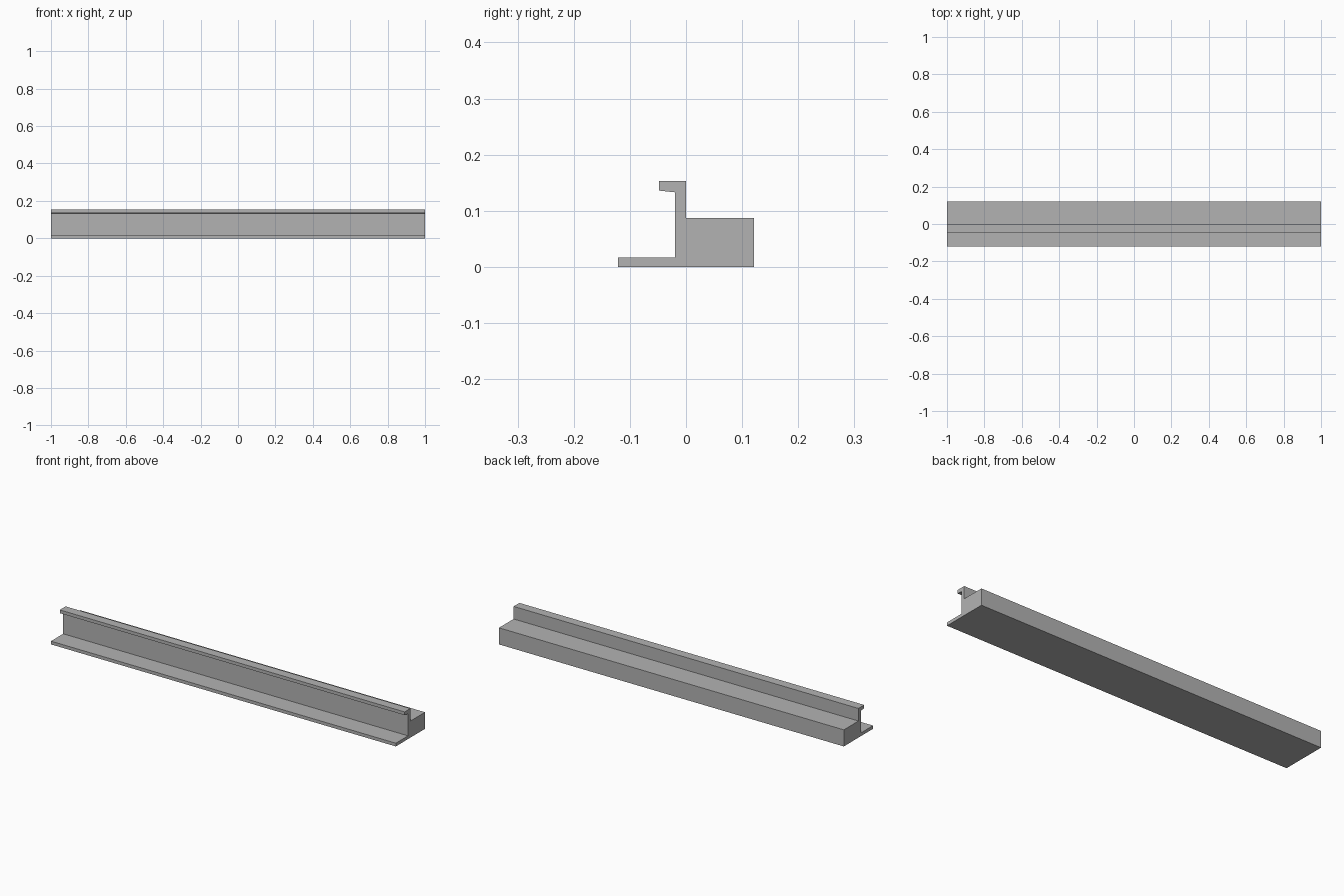
import bpy
import bmesh

cube = bpy.data.objects.get("Cube")
if cube:
    bpy.data.objects.remove(cube, do_unlink=True)

LENGTH = 2.0

grey = bpy.data.materials.new("plain_grey")
grey.use_nodes = True
colour = (0.45, 0.45, 0.45, 1.0)
grey.diffuse_color = colour
grey.node_tree.nodes["Principled BSDF"].inputs["Base Color"].default_value = colour


def extrude_profile(name, profile):
    """Sweep a closed (y, z) outline along the full length in x."""
    bm = bmesh.new()
    end = bm.faces.new([bm.verts.new((-LENGTH / 2, y, z)) for y, z in profile])
    swept = bmesh.ops.extrude_face_region(bm, geom=[end])
    verts = [v for v in swept["geom"] if isinstance(v, bmesh.types.BMVert)]
    bmesh.ops.translate(bm, verts=verts, vec=(LENGTH, 0, 0))
    bmesh.ops.recalc_face_normals(bm, faces=bm.faces)
    mesh = bpy.data.meshes.new(name)
    bm.to_mesh(mesh)
    bm.free()
    mesh.materials.append(grey)
    obj = bpy.data.objects.new(name, mesh)
    bpy.context.collection.objects.link(obj)
    return obj


# Front rail: bottom flange, upright web and forward lip with a sloped underside
extrude_profile("flanged_rail", [
    (-0.121, 0), (0, 0), (0, 0.153), (-0.048, 0.153),
    (-0.048, 0.136), (-0.02, 0.133), (-0.02, 0.017), (-0.121, 0.017),
])

# Solid backing bar behind the web
extrude_profile("backing_bar", [(0, 0), (0.121, 0), (0.121, 0.087), (0, 0.087)])
